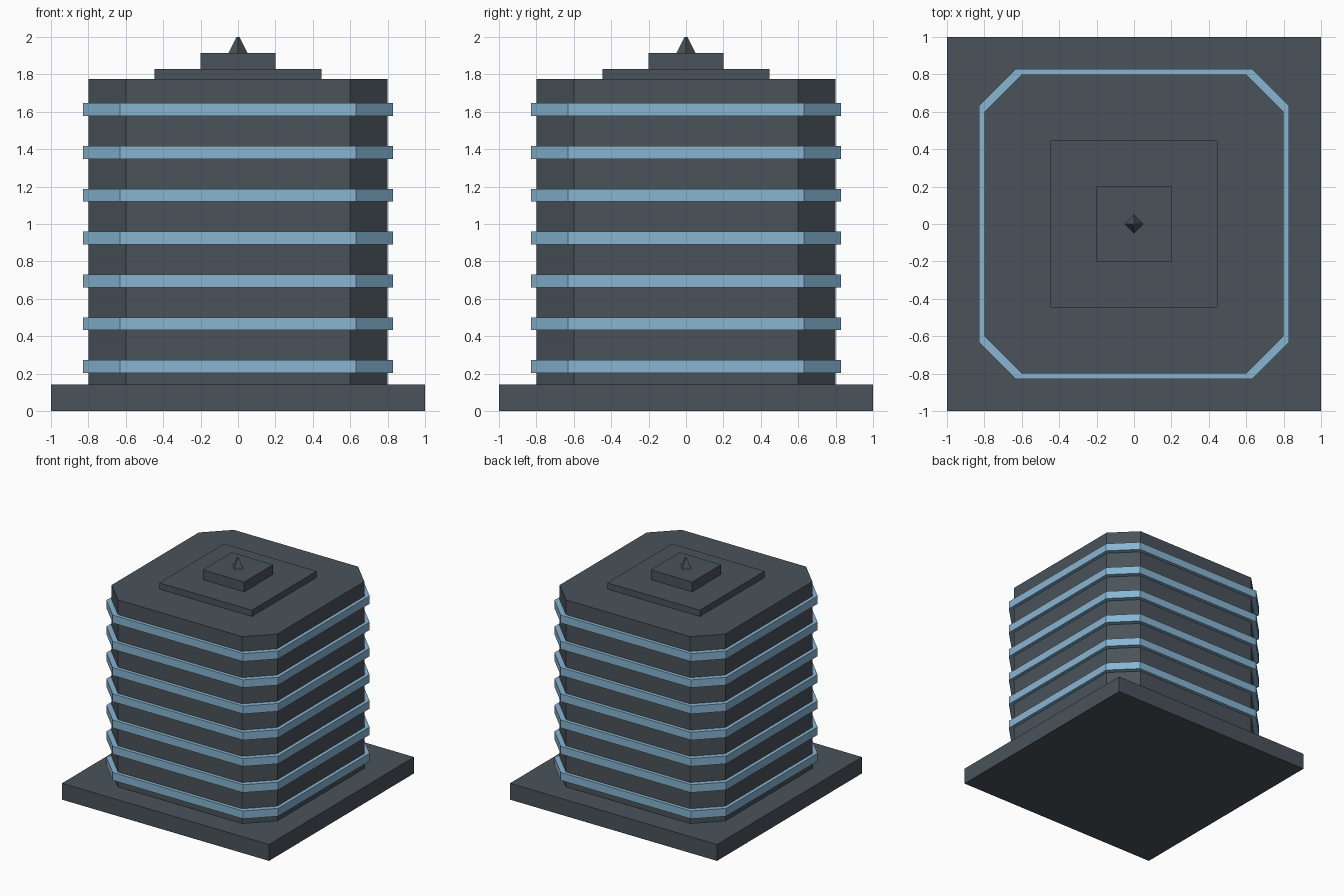
import bpy
import bmesh

cube = bpy.data.objects.get("Cube")
if cube:
    bpy.data.objects.remove(cube, do_unlink=True)


def make_material(name, rgb):
    mat = bpy.data.materials.new(name)
    mat.use_nodes = True
    color = (*rgb, 1.0)
    mat.diffuse_color = color
    mat.node_tree.nodes["Principled BSDF"].inputs["Base Color"].default_value = color
    return mat


slate = make_material("dark_slate", (0.068, 0.086, 0.102))
blue = make_material("window_blue", (0.243, 0.462, 0.650))


def square(half):
    return [(-half, -half), (half, -half), (half, half), (-half, half)]


def chamfered_square(half, cut):
    """Square outline with its four corners cut off, counter-clockwise."""
    c = half - cut
    quarter = [(half, -c), (half, c)]
    points = []
    for _ in range(4):
        points += quarter
        quarter = [(-y, x) for x, y in quarter]
    return points


def prism(name, outline, bottom, top, mat, taper=1.0):
    """Extrude an outline from bottom to top, scaling the top ring by taper."""
    bm = bmesh.new()
    low = [bm.verts.new((x, y, bottom)) for x, y in outline]
    high = [bm.verts.new((x * taper, y * taper, top)) for x, y in outline]
    bm.faces.new(low[::-1])
    bm.faces.new(high)
    n = len(outline)
    for i in range(n):
        j = (i + 1) % n
        bm.faces.new((low[i], low[j], high[j], high[i]))
    mesh = bpy.data.meshes.new(name)
    bm.to_mesh(mesh)
    bm.free()
    mesh.materials.append(mat)
    obj = bpy.data.objects.new(name, mesh)
    bpy.context.collection.objects.link(obj)
    return obj


# Ground slab and main tower
prism("base_slab", square(1.0), 0, 0.143, slate)
prism("tower", chamfered_square(0.8, 0.2), 0.143, 1.775, slate)

# Protruding window bands, one per floor
for floor in range(7):
    z = 0.203 + floor * 0.229
    prism(f"window_band_{floor + 1}", chamfered_square(0.83, 0.2), z, z + 0.069, blue)

# Stepped roof and four-sided spire
prism("roof_lower_tier", square(0.447), 1.775, 1.83, slate)
prism("roof_upper_tier", square(0.2), 1.83, 1.915, slate)
r = 0.05
prism("spire", [(r, 0), (0, r), (-r, 0), (0, -r)], 1.915, 2.0, slate, taper=0.15)
